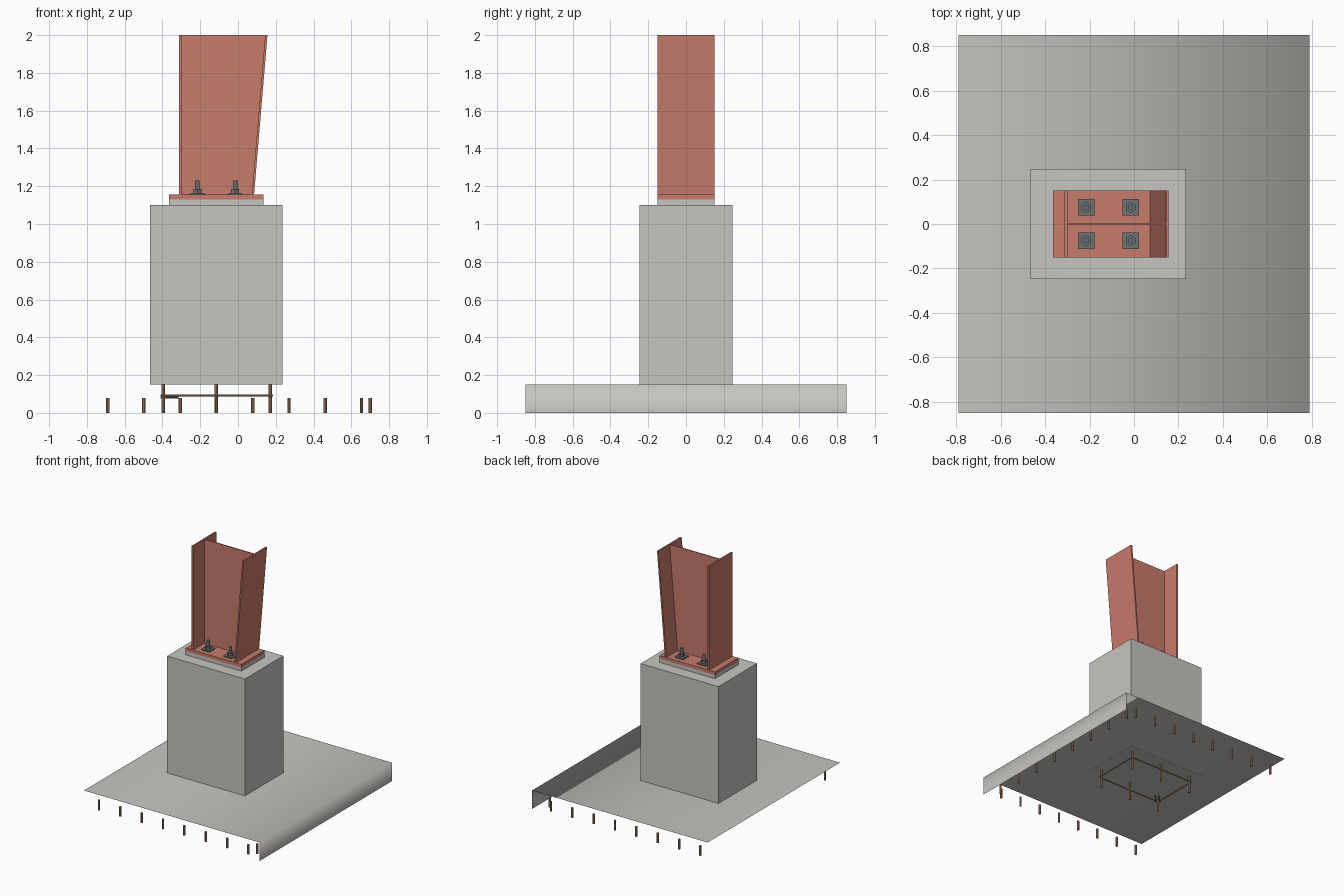
import bpy
import bmesh
from mathutils import Vector

cube = bpy.data.objects.get("Cube")
if cube:
    bpy.data.objects.remove(cube, do_unlink=True)


def material(name, rgb):
    mat = bpy.data.materials.new(name)
    mat.use_nodes = True
    mat.diffuse_color = (*rgb, 1)
    mat.node_tree.nodes["Principled BSDF"].inputs["Base Color"].default_value = (*rgb, 1)
    return mat


concrete = material("concrete grey", (0.57, 0.56, 0.53))
steel = material("primer red", (0.58, 0.2, 0.15))
bolt_metal = material("bolt grey", (0.15, 0.17, 0.18))
rebar = material("rebar brown", (0.42, 0.25, 0.15))


def finish(name, bm, mat, smooth=False):
    bmesh.ops.recalc_face_normals(bm, faces=bm.faces)
    mesh = bpy.data.meshes.new(name)
    bm.to_mesh(mesh)
    bm.free()
    mesh.materials.append(mat)
    for face in mesh.polygons:
        face.use_smooth = smooth
    obj = bpy.data.objects.new(name, mesh)
    bpy.context.collection.objects.link(obj)
    return obj


def box(name, x, y, z, mat):
    """Box from (min, max) pairs."""
    bm = bmesh.new()
    bmesh.ops.create_cube(bm, size=1)
    for v in bm.verts:
        v.co = Vector([r[0] if c < 0 else r[1] for c, r in zip(v.co, (x, y, z))])
    return finish(name, bm, mat)


def prism(name, profile, y, mat):
    """Extrude an x-z profile along y."""
    bm = bmesh.new()
    face = bm.faces.new([bm.verts.new((px, y[0], pz)) for px, pz in profile])
    ext = bmesh.ops.extrude_face_region(bm, geom=[face])
    moved = [g for g in ext["geom"] if isinstance(g, bmesh.types.BMVert)]
    bmesh.ops.translate(bm, verts=moved, vec=(0, y[1] - y[0], 0))
    return finish(name, bm, mat)


def rod(name, start, end, radius, mat, sides=8):
    start, end = Vector(start), Vector(end)
    axis = end - start
    bm = bmesh.new()
    bmesh.ops.create_cone(bm, cap_ends=True, segments=sides, radius1=radius,
                          radius2=radius, depth=axis.length)
    bm.transform(axis.to_track_quat("Z", "Y").to_matrix().to_4x4())
    bmesh.ops.translate(bm, verts=bm.verts, vec=(start + end) / 2)
    return finish(name, bm, mat)


# Footing: open shell with the top sheet and one side sheet
HX, HY, TOP = 0.79, 0.85, 0.15
bm = bmesh.new()
rows = [[bm.verts.new((x, y, z)) for y in (-HY, HY)]
        for x, z in ((-HX, TOP), (HX, TOP), (HX, 0))]
for a, b in zip(rows, rows[1:]):
    bm.faces.new((a[0], b[0], b[1], a[1]))
finish("footing_shell", bm, concrete, smooth=True)

# Concrete pedestal and grout bed
box("pedestal", (-0.465, 0.235), (-0.247, 0.247), (TOP - 0.001, 1.1), concrete)
box("grout_bed", (-0.365, 0.135), (-0.15, 0.15), (1.1, 1.13), concrete)

# Steel base plate and tapered column
PLATE = 1.155
box("base_plate", (-0.365, 0.135), (-0.15, 0.15), (1.13, PLATE), steel)
box("straight_flange", (-0.312, -0.3), (-0.15, 0.15), (PLATE, 2), steel)
prism("sloped_flange", [(0.073, PLATE), (0.085, PLATE), (0.156, 2), (0.144, 2)],
      (-0.15, 0.15), steel)
prism("web", [(-0.3, PLATE), (0.073, PLATE), (0.144, 2), (-0.3, 2)],
      (-0.004, 0.004), steel)

# Anchor bolts
for x in (-0.215, -0.015):
    for y in (-0.075, 0.075):
        box("bolt_washer", (x - 0.037, x + 0.037), (y - 0.037, y + 0.037),
            (PLATE, PLATE + 0.008), bolt_metal)
        rod("bolt_nut", (x, y, PLATE + 0.008), (x, y, 1.185), 0.024, bolt_metal, 6)
        rod("anchor_bolt", (x, y, 1.185), (x, y, 1.23), 0.012, bolt_metal, 12)

# Footing bar ends along both long rows and the closed side
for i in range(8):
    x = -0.69 + i * 0.192
    for y in (-0.8, 0.8):
        rod("footing_bar", (x, y, 0), (x, y, 0.08), 0.009, rebar)
    y = -0.755 + i * 0.215
    rod("side_bar", (0.7, y, 0), (0.7, y, 0.08), 0.009, rebar)

# Pedestal starter bars
for x in (-0.395, -0.115, 0.17):
    for y in (-0.185, 0.185):
        rod("starter_bar", (x, y, 0), (x, y, TOP), 0.009, rebar)

# Stirrup ring with its hooked ends
LOOP = 0.092
corners = [(-0.407, -0.197), (0.182, -0.197), (0.182, 0.197), (-0.407, 0.197)]
for a, b in zip(corners, corners[1:] + corners[:1]):
    rod("stirrup_side", (*a, LOOP), (*b, LOOP), 0.005, rebar)
x, y = corners[0]
for dx, dy in ((0.0, 0.02), (0.02, 0.0)):
    rod("stirrup_hook", (x + dx, y + dy, 0.081),
        (x + dx + 0.07, y + dy + 0.07, 0.081), 0.005, rebar)
